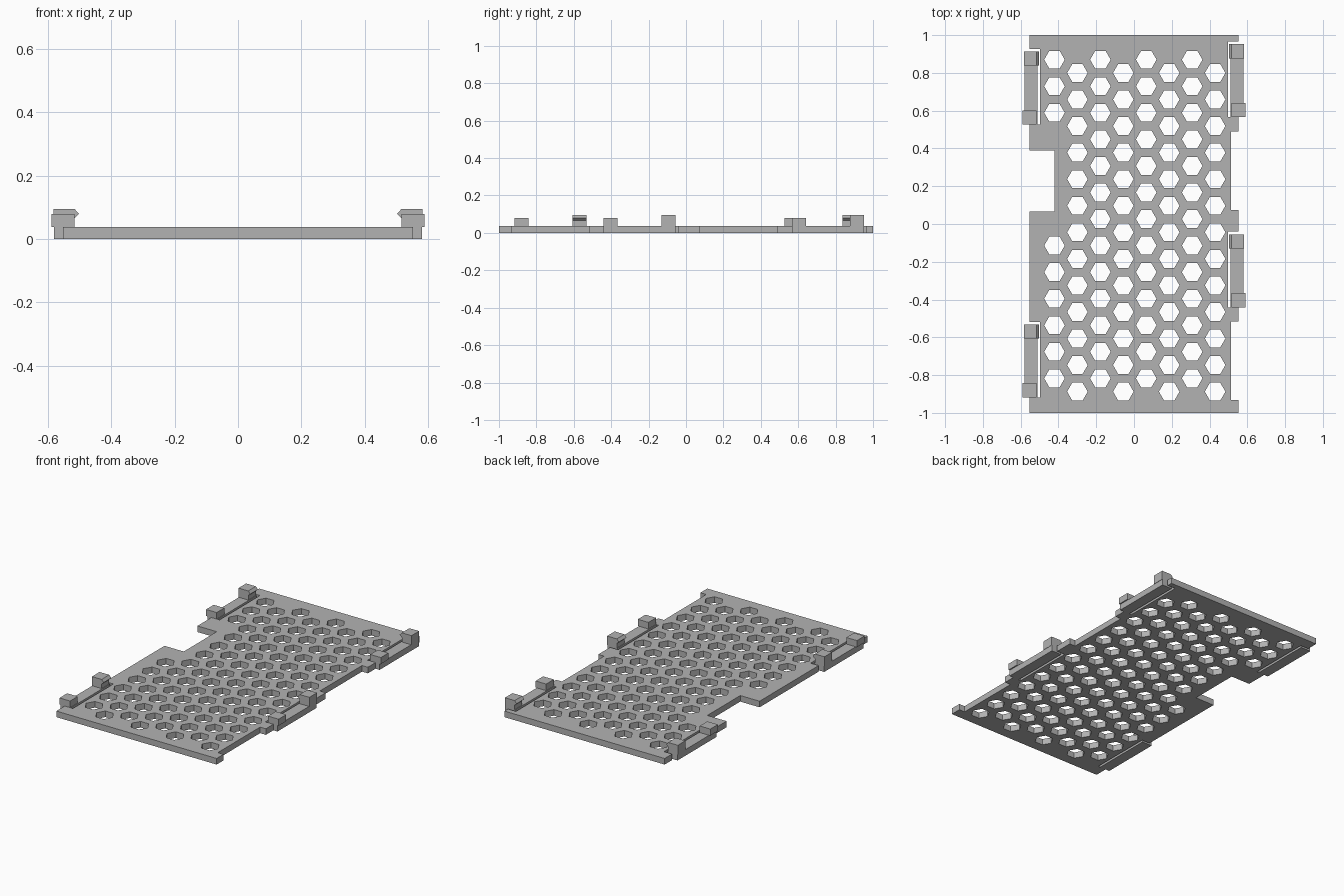
import bpy, bmesh, math

if "Cube" in bpy.data.objects:
    bpy.data.objects.remove(bpy.data.objects["Cube"], do_unlink=True)

grey = bpy.data.materials.new("light grey plastic")
grey.use_nodes = True
colour = (0.45, 0.45, 0.45, 1)
grey.diffuse_color = colour
grey.node_tree.nodes["Principled BSDF"].inputs["Base Color"].default_value = colour

THICK = 0.038
EDGE, INSET, SLOT = 0.553, 0.513, 0.497   # outer edge, recessed edge, clip slot
ARM_LENGTH = 0.386
# Top end of each clip arm, per side
RIGHT_CLIPS = (0.913, -0.532)
LEFT_CLIPS = (0.952, -0.055)


def add_object(name, mesh):
    obj = bpy.data.objects.new(name, mesh)
    bpy.context.collection.objects.link(obj)
    mesh.materials.clear()
    mesh.materials.append(grey)
    return obj


def prism(name, profile, y0, y1, side):
    """Extrude an (x, z) profile along y, on the +x or -x side."""
    bm = bmesh.new()
    face = bm.faces.new([bm.verts.new((side * x, y0, z)) for x, z in profile])
    new = bmesh.ops.extrude_face_region(bm, geom=[face])["geom"]
    verts = [v for v in new if isinstance(v, bmesh.types.BMVert)]
    bmesh.ops.translate(bm, verts=verts, vec=(0, y1 - y0, 0))
    bmesh.ops.recalc_face_normals(bm, faces=bm.faces)
    mesh = bpy.data.meshes.new(name)
    bm.to_mesh(mesh)
    bm.free()
    return add_object(name, mesh)


def rect(x0, x1, z0, z1):
    return [(x0, z0), (x1, z0), (x1, z1), (x0, z1)]


def slot(x_edge, x_slot, top):
    """Outline of an open clip slot, running downwards."""
    high, low = top + 0.014, top - ARM_LENGTH
    return [(x_edge, high), (x_slot, high), (x_slot, low), (x_edge, low)]


# Plate outline: down the +x edge, then up the -x edge
outline = [(EDGE, 1)]
for top, recess_top, recess_end in zip(LEFT_CLIPS, (0.49, -0.515), (0.075, -0.932)):
    outline += slot(EDGE, SLOT, top)
    outline += [(EDGE, recess_top), (INSET, recess_top),
                (INSET, recess_end), (EDGE, recess_end)]
outline += [(EDGE, -1), (-EDGE, -1)]
outline += slot(-EDGE, -SLOT, RIGHT_CLIPS[1])[::-1]
outline += [(-EDGE, 0.065), (-0.42, 0.065), (-0.42, 0.39), (-EDGE, 0.39)]
outline += slot(-EDGE, -SLOT, RIGHT_CLIPS[0])[::-1]
outline += [(-EDGE, 1)]

# Honeycomb holes, leaving out those beside the notch
PITCH, ROW, RADIUS = 0.1215, 0.1406, 0.0545
loops = [outline]
for col in range(8):
    x = -0.421 + col * PITCH
    for row in range(13):
        y = 0.87 - row * ROW - (col % 2) * ROW / 2
        if col == 0 and 3 <= row <= 6:
            continue
        loops.append([(x + RADIUS * math.cos(k * math.pi / 3),
                       y + RADIUS * math.sin(k * math.pi / 3)) for k in range(6)])

# Filled flat curve with holes, turned into the plate mesh
curve = bpy.data.curves.new("plate_curve", "CURVE")
curve.dimensions = "2D"
curve.fill_mode = "BOTH"
curve.extrude = THICK / 2
for loop in loops:
    spline = curve.splines.new("POLY")
    spline.points.add(len(loop) - 1)
    for point, (x, y) in zip(spline.points, loop):
        point.co = (x, y, 0, 1)
    spline.use_cyclic_u = True
helper = bpy.data.objects.new("plate_curve", curve)
bpy.context.collection.objects.link(helper)
bpy.context.view_layer.update()
graph = bpy.context.evaluated_depsgraph_get()
mesh = bpy.data.meshes.new_from_object(helper.evaluated_get(graph))
bpy.data.objects.remove(helper, do_unlink=True)
bm = bmesh.new()
bm.from_mesh(mesh)
bmesh.ops.remove_doubles(bm, verts=bm.verts, dist=0.0005)
bmesh.ops.dissolve_limit(bm, angle_limit=0.01, verts=bm.verts, edges=bm.edges)
bmesh.ops.recalc_face_normals(bm, faces=bm.faces)
bmesh.ops.translate(bm, verts=bm.verts, vec=(0, 0, THICK / 2))
for face in bm.faces:
    face.smooth = False
bm.to_mesh(mesh)
bm.free()
add_object("honeycomb_plate", mesh)

# Spring clips: arm beside the plate, latch hook at the free end, block at the root
HOOK = [(0.583, THICK), (0.516, THICK), (0.516, 0.066),
        (0.502, 0.079), (0.516, 0.095), (0.583, 0.095)]
for side, label, tops in ((1, "left", LEFT_CLIPS), (-1, "right", RIGHT_CLIPS)):
    for place, top in zip(("back", "front"), tops):
        name = f"{label}_{place}_clip"
        root = top - ARM_LENGTH
        prism(name + "_arm", rect(0.512, 0.581, 0, THICK), root, top, side)
        prism(name + "_hook", HOOK, top - 0.075, top, side)
        prism(name + "_block", rect(0.516, 0.589, THICK, 0.079), root, root + 0.075, side)
